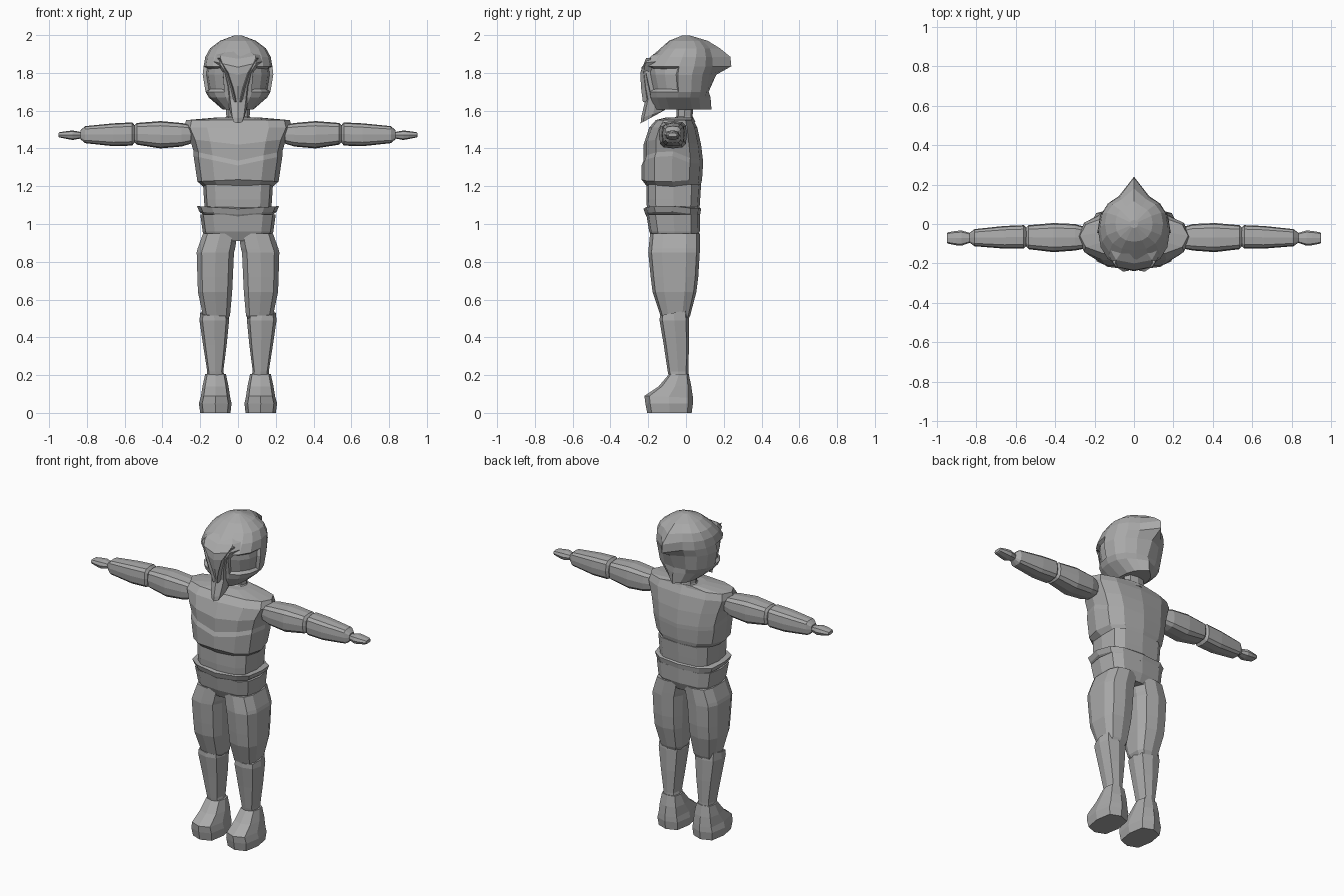
import bpy, bmesh, math

grey = bpy.data.materials.new("mid grey")
grey.diffuse_color = (0.4, 0.4, 0.4, 1)


def finish(name, bm, mirror=False):
    bmesh.ops.recalc_face_normals(bm, faces=bm.faces)
    mesh = bpy.data.meshes.new(name)
    bm.to_mesh(mesh)
    bm.free()
    mesh.materials.append(grey)
    ob = bpy.data.objects.new(name, mesh)
    bpy.context.collection.objects.link(ob)
    if mirror:
        ob.modifiers.new("mirror", 'MIRROR')
    return ob


def loft(name, rings, n=12, square=0.75, axis='z', mirror=False, inset=None):
    """Ring: position, a min, a max, b min, b max, side rise, back peak, back rise."""
    bm = bmesh.new()
    loops = []
    for ring in rings:
        t, a0, a1, b0, b1, vee, peak, tilt = tuple(ring) + (0,) * (8 - len(ring))
        loop = []
        for i in range(n):
            ang = 2 * math.pi * i / n
            s, c = math.sin(ang), -math.cos(ang)
            u = math.copysign(abs(s) ** square, s) if abs(s) > 1e-6 else 0
            v = math.copysign(abs(c) ** square, c) if abs(c) > 1e-6 else 0
            a = (a0 + a1) / 2 + u * (a1 - a0) / 2
            b = (b0 + b1) / 2 + v * (b1 - b0) / 2
            if i == n // 2:
                b += peak
            h = t + vee * abs(u) * (1 if v < 0.1 else 0.3) + tilt * (v + 1) / 2
            loop.append(bm.verts.new((a, b, h) if axis == 'z' else (h, a, b)))
        loops.append(loop)
    for lo, hi in zip(loops, loops[1:]):
        for i in range(n):
            j = (i + 1) % n
            bm.faces.new((lo[i], lo[j], hi[j], hi[i]))
    bm.faces.new(loops[0][::-1])
    bm.faces.new(loops[-1])
    bmesh.ops.recalc_face_normals(bm, faces=bm.faces)
    if inset:
        picked = [f for f in bm.faces if inset(f.calc_center_median())]
        bmesh.ops.inset_region(bm, faces=picked, thickness=0.012, depth=-0.018)
    return finish(name, bm, mirror)


def sym(z, w, y0, y1, *rest):
    return (z, -w, w, y0, y1) + rest


# Trunk: chest with V-shaped plates, belly, belt, hips
loft("chest", [sym(1.19, 0.175, -0.20, 0.075), sym(1.235, 0.215, -0.235, 0.085, -0.01),
               sym(1.31, 0.235, -0.235, 0.09, 0.05), sym(1.335, 0.235, -0.225, 0.09, 0.05),
               sym(1.42, 0.255, -0.225, 0.08, 0.03),
               sym(1.51, 0.285, -0.195, 0.06), sym(1.55, 0.275, -0.16, 0.04),
               sym(1.565, 0.10, -0.10, 0.04)], square=0.8)
loft("belly", [sym(1.06, 0.175, -0.205, 0.07), sym(1.13, 0.18, -0.21, 0.075),
               sym(1.21, 0.185, -0.21, 0.08)], square=0.6)
loft("belt", [sym(1.035, 0.185, -0.205, 0.075, 0.015), sym(1.05, 0.205, -0.215, 0.075, 0.015),
              sym(1.08, 0.217, -0.225, 0.08, 0.015), sym(1.09, 0.18, -0.2, 0.07)], square=0.65)
loft("hips", [sym(0.91, 0.17, -0.17, 0.05), sym(0.96, 0.187, -0.195, 0.073),
              sym(1.05, 0.20, -0.21, 0.075)], square=0.6)

# Legs
loft("thigh", [(0.49, 0.055, 0.18, -0.11, 0.01), (0.515, 0.04, 0.188, -0.135, 0.022),
               (0.64, 0.028, 0.215, -0.177, 0.055), (0.72, 0.024, 0.218, -0.187, 0.065),
               (0.85, 0.018, 0.222, -0.2, 0.073), (0.87, 0.012, 0.217, -0.198, 0.073),
               (0.95, 0.0, 0.188, -0.19, 0.073)], n=10, square=0.65, mirror=True)
loft("shin", [(0.19, 0.07, 0.165, -0.09, 0.012), (0.22, 0.078, 0.163, -0.097, 0.012),
              (0.36, 0.06, 0.185, -0.118, 0.016), (0.49, 0.047, 0.204, -0.14, 0.016),
              (0.515, 0.052, 0.2, -0.138, 0.01, 0, 0, 0.03)],
     n=8, square=0.65, mirror=True)
loft("foot", [(0, 0.04, 0.20, -0.205, 0.03), (0.05, 0.034, 0.207, -0.215, 0.037),
              (0.09, 0.042, 0.197, -0.22, 0.037, 0, 0, -0.01),
              (0.14, 0.05, 0.188, -0.145, 0.028),
              (0.205, 0.064, 0.174, -0.09, 0.015)], n=8, square=0.65, mirror=True)

# Arms
loft("upper_arm", [(0.25, -0.125, -0.015, 1.425, 1.525), (0.30, -0.135, 0.0, 1.41, 1.535),
                   (0.41, -0.143, 0.005, 1.40, 1.545), (0.535, -0.128, -0.006, 1.42, 1.535),
                   (0.55, -0.11, -0.02, 1.435, 1.52)], n=12, square=0.6, axis='x', mirror=True)
loft("forearm", [(0.545, -0.11, -0.02, 1.435, 1.52), (0.56, -0.125, -0.006, 1.415, 1.538),
                 (0.66, -0.125, -0.01, 1.412, 1.533), (0.81, -0.113, -0.026, 1.428, 1.518),
                 (0.835, -0.095, -0.045, 1.45, 1.495)], n=12, square=0.6, axis='x', mirror=True)
loft("hand", [(0.82, -0.09, -0.05, 1.455, 1.485), (0.875, -0.11, -0.033, 1.445, 1.495),
              (0.905, -0.108, -0.035, 1.45, 1.492), (0.945, -0.1, -0.042, 1.458, 1.486),
              (0.95, -0.095, -0.047, 1.462, 1.482)], n=8, square=0.7, axis='x', mirror=True)

# Neck and helmet with sunken side visors and a back crest
loft("neck", [sym(1.54, 0.085, -0.10, 0.05), sym(1.57, 0.062, -0.05, 0.035),
              sym(1.66, 0.065, -0.05, 0.04)], n=8)
loft("helmet", [sym(1.605, 0.08, -0.17, 0.115, 0, 0.02), sym(1.67, 0.155, -0.195, 0.11, 0, 0.02),
                sym(1.70, 0.172, -0.20, 0.12), sym(1.79, 0.187, -0.222, 0.135, 0, 0.025),
                sym(1.835, 0.182, -0.228, 0.155, 0, 0.085),
                sym(1.885, 0.173, -0.185, 0.15, 0, 0.085),
                sym(1.93, 0.148, -0.135, 0.135, 0, 0.045),
                sym(1.97, 0.095, -0.09, 0.095, 0, 0.02), sym(1.998, 0.02, -0.02, 0.02)],
     n=16, square=0.9,
     inset=lambda p: 1.69 < p.z < 1.84 and 0.07 < abs(p.x) and p.y < -0.03)

# Beaked face mask
loft("mask", [sym(1.533, 0.03, -0.24, -0.13, 0, 0, 0.06), sym(1.56, 0.04, -0.238, -0.11, 0, 0, 0.045),
              sym(1.66, 0.055, -0.215, -0.1), sym(1.73, 0.065, -0.23, -0.1),
              sym(1.79, 0.09, -0.24, -0.1, 0.02), sym(1.83, 0.13, -0.235, -0.08, 0.03),
              sym(1.875, 0.12, -0.2, -0.06, 0.02), sym(1.92, 0.07, -0.14, -0.03)],
     n=8, square=0.8)

# Raised ridges running down the mask
bm = bmesh.new()
ridge = [(0.10, -0.205, 1.88), (0.055, -0.236, 1.80), (0.03, -0.232, 1.72), (0.012, -0.222, 1.645)]
rows = [[bm.verts.new((x + dx, y + dy, z)) for dx, dy in ((-0.008, 0.02), (0, -0.006), (0.01, 0.02))]
        for x, y, z in ridge]
for p, q in zip(rows, rows[1:]):
    for i in range(3):
        j = (i + 1) % 3
        bm.faces.new((p[i], p[j], q[j], q[i]))
bm.faces.new(rows[0])
bm.faces.new(rows[-1])
finish("mask_ridge", bm, mirror=True)
